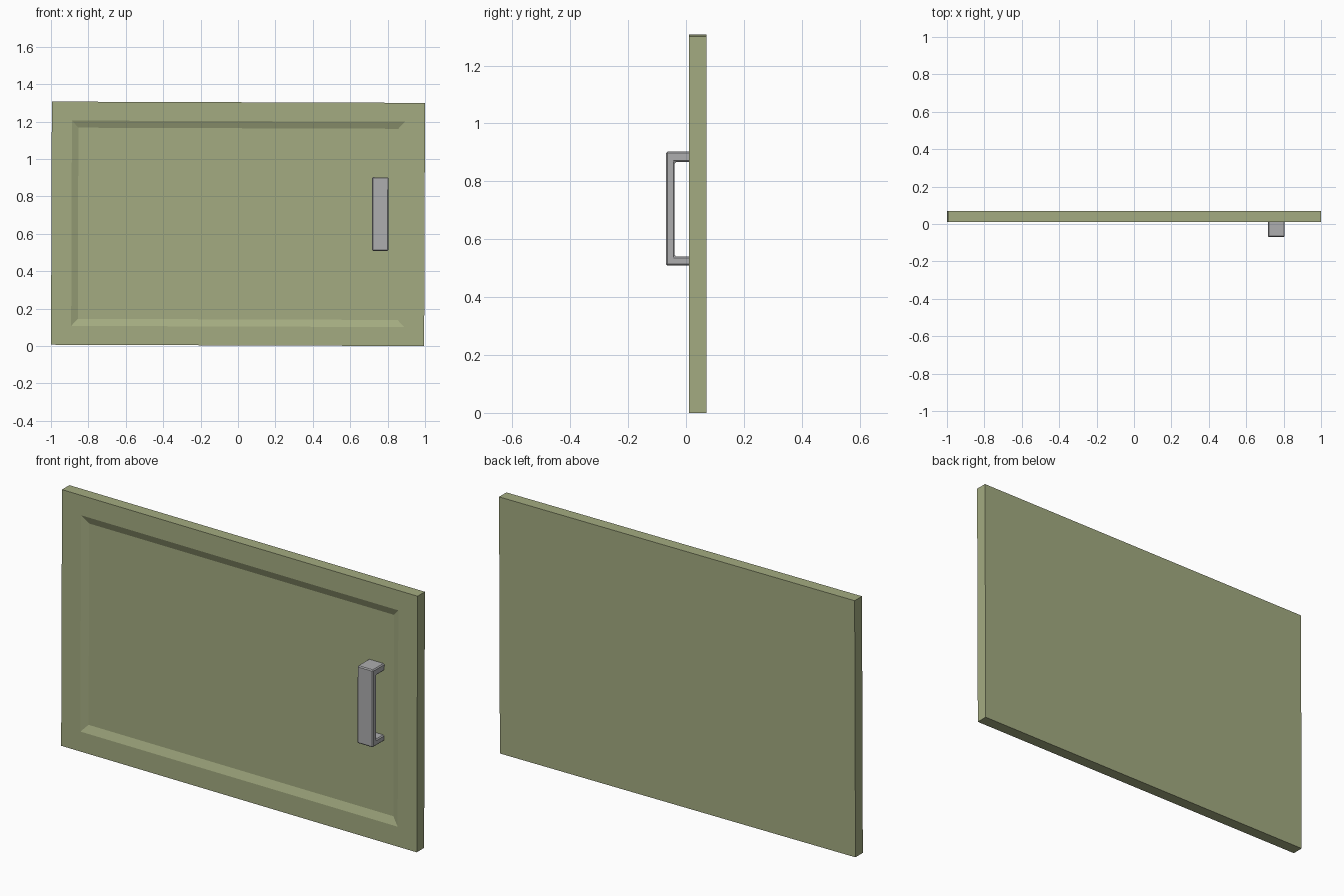
import bpy, bmesh, math
from mathutils import Matrix

if "Cube" in bpy.data.objects:
    bpy.data.objects.remove(bpy.data.objects["Cube"])

def material(name, rgb):
    m = bpy.data.materials.new(name)
    m.diffuse_color = (*rgb, 1)
    m.use_nodes = True
    m.node_tree.nodes["Principled BSDF"].inputs["Base Color"].default_value = m.diffuse_color
    return m

olive = material("sage green paint", (0.37, 0.41, 0.22))
grey = material("grey metal", (0.42, 0.42, 0.43))

# The whole door hangs very slightly crooked
TILT = Matrix.Translation((0, 0, 0.6535)) @ Matrix.Rotation(math.radians(0.2), 4, 'Y') \
    @ Matrix.Translation((0, 0, -0.6535))

def finish(name, bm, mat):
    bmesh.ops.recalc_face_normals(bm, faces=bm.faces)
    bm.transform(TILT)
    me = bpy.data.meshes.new(name)
    bm.to_mesh(me)
    bm.free()
    me.materials.append(mat)
    ob = bpy.data.objects.new(name, me)
    bpy.context.collection.objects.link(ob)
    return ob

# Door panel: nested rectangles from back to recess floor
# (half width, half height, y)
rings = [(0.9975, 0.65, 0.07), (0.9975, 0.65, 0.011),
         (0.89, 0.549, 0.011), (0.855, 0.511, 0.026)]
bm = bmesh.new()
loops = [[bm.verts.new((sx * w, y, 0.6535 + sz * h))
          for sx, sz in ((-1, -1), (1, -1), (1, 1), (-1, 1))]
         for w, h, y in rings]
bm.faces.new(loops[0])
bm.faces.new(loops[-1])
for a, b in zip(loops, loops[1:]):
    for i in range(4):
        j = (i + 1) % 4
        bm.faces.new((a[i], a[j], b[j], b[i]))
finish("door_panel", bm, olive)

# Handle: square C profile in y-z, extruded along x
profile = [(0.026, 0.512), (-0.069, 0.512), (-0.069, 0.905), (0.026, 0.905),
           (0.026, 0.869), (-0.039, 0.869), (-0.039, 0.543), (0.026, 0.543)]
bm = bmesh.new()
face = bm.faces.new([bm.verts.new((0.716, y, z)) for y, z in profile])
ext = bmesh.ops.extrude_face_region(bm, geom=[face])
moved = [g for g in ext["geom"] if isinstance(g, bmesh.types.BMVert)]
bmesh.ops.translate(bm, verts=moved, vec=(0.089, 0, 0))
handle = finish("handle", bm, grey)
bev = handle.modifiers.new("small edge chamfer", 'BEVEL')
bev.width = 0.005
bev.segments = 1
